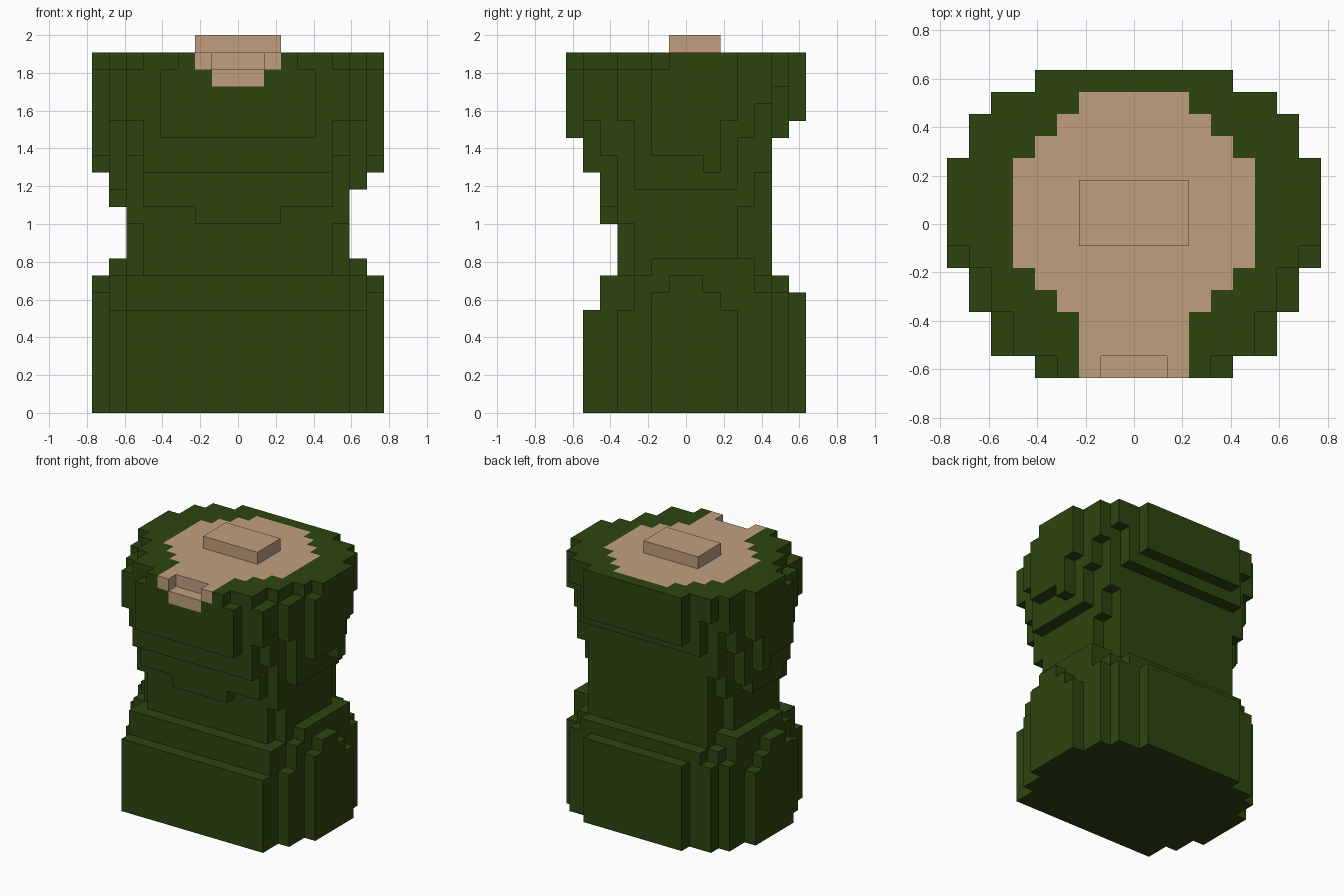
import bpy, bmesh, math
from mathutils import Vector

cube = bpy.data.objects.get("Cube")
if cube:
    bpy.data.objects.remove(cube, do_unlink=True)

U = 2 / 22      # edge of one block
RIM = 21        # height of the flat top, in blocks


def material(name, rgb):
    m = bpy.data.materials.new(name)
    m.use_nodes = True
    m.diffuse_color = (*rgb, 1)
    m.node_tree.nodes["Principled BSDF"].inputs["Base Color"].default_value = (*rgb, 1)
    return m


green = material("dark green", (0.026, 0.060, 0.0048))
tan = material("tan", (0.533, 0.347, 0.212))


def slab(half, y0, y1, z0, z1):
    """Block cells of a box centred on x = 0."""
    n = int(half)
    return {(x, y, z) for x in range(-n, n + 1)
            for y in range(y0, y1) for z in range(z0, z1)}


def build(name, cells, solid, mat):
    """Outer skin of the cells, merged into large flat faces."""
    bm = bmesh.new()
    for c in cells:
        for axis in range(3):
            for s in (-1, 1):
                n = list(c)
                n[axis] += s
                if tuple(n) in solid:
                    continue
                d, a, b = Vector((0, 0, 0)), Vector((0, 0, 0)), Vector((0, 0, 0))
                d[axis], a[(axis + 1) % 3], b[(axis + 2) % 3] = s / 2, 0.5, s / 2
                mid = Vector((c[0], c[1] + 0.5, c[2] + 0.5)) + d
                bm.faces.new([bm.verts.new((mid + p) * U)
                              for p in (-a - b, a - b, a + b, b - a)])
    bmesh.ops.remove_doubles(bm, verts=bm.verts[:], dist=1e-4)
    bmesh.ops.dissolve_limit(bm, angle_limit=math.radians(1),
                             verts=bm.verts[:], edges=bm.edges[:])
    me = bpy.data.meshes.new(name)
    bm.to_mesh(me)
    bm.free()
    me.materials.append(mat)
    ob = bpy.data.objects.new(name, me)
    bpy.context.collection.objects.link(ob)


# Body slices from front to back:
# (y0, y1, {half width: top of the base}, {half width: underside of the head})
slices = [
    (-7, -6, {}, {4.5: 16}),
    (-6, -5, {6.5: 6}, {5.5: 14, 6.5: 17}),
    (-5, -4, {6.5: 8}, {2.5: 11, 5.5: 12, 6.5: 15}),
    (-4, -3, {7.5: 6, 6.5: 8, 5.5: RIM}, {6.5: 11, 7.5: 17}),
    (-3, -2, {7.5: 8, 6.5: RIM}, {7.5: 13}),
    (-2, -1, {8.5: 7, 7.5: 9, 6.5: RIM}, {7.5: 13, 8.5: 15}),
    (-1, 1, {8.5: 8, 7.5: 9, 6.5: RIM}, {7.5: 13, 8.5: 15}),
    (1, 2, {8.5: 7, 7.5: 9, 6.5: RIM}, {7.5: 13, 8.5: 14}),
    (2, 3, {8.5: 6, 7.5: 9, 6.5: RIM}, {7.5: 13, 8.5: 17}),
    (3, 4, {7.5: 9, 5.5: RIM}, {6.5: 12, 7.5: 16}),
    (4, 5, {7.5: 7, 6.5: 8, 5.5: RIM}, {6.5: 14, 7.5: 18}),
    (5, 6, {6.5: 7, 5.5: 8}, {5.5: 16, 6.5: 19}),
    (6, 7, {4.5: 7}, {4.5: 17}),
]
body = set()
for y0, y1, base, head in slices:
    for half, top in base.items():
        body |= slab(half, y0, y1, 0, top)
    for half, bottom in head.items():
        body |= slab(half, y0, y1, bottom, RIM)
    # The front rim is one block narrower in its top layer
    if y1 <= -1:
        widest = max(head)
        body -= slab(widest, y0, y1, 20, RIM) - slab(widest - 1, y0, y1, 20, RIM)
# Lower ledge on the right side only
body |= {(-7, y, 12) for y in range(-2, 2)}

# Stepped round inlay with a spout running to the front
inlay = set()
for half, y0, y1 in ((2.5, -7, 6), (3.5, -4, 5), (4.5, -3, 4), (5.5, -2, 3)):
    inlay |= slab(half, y0, y1, 20, RIM)
notch = slab(1.5, -7, -6, 20, RIM)
inlay = (inlay - notch) | slab(1.5, -7, -6, 19, 20)
# Backing behind the notch
knob = slab(2.5, -1, 2, RIM, 22)

body -= inlay | notch
solid = body | inlay | knob
build("body", body, solid, green)
build("top_inlay", inlay, solid, tan)
build("top_knob", knob, solid, tan)
